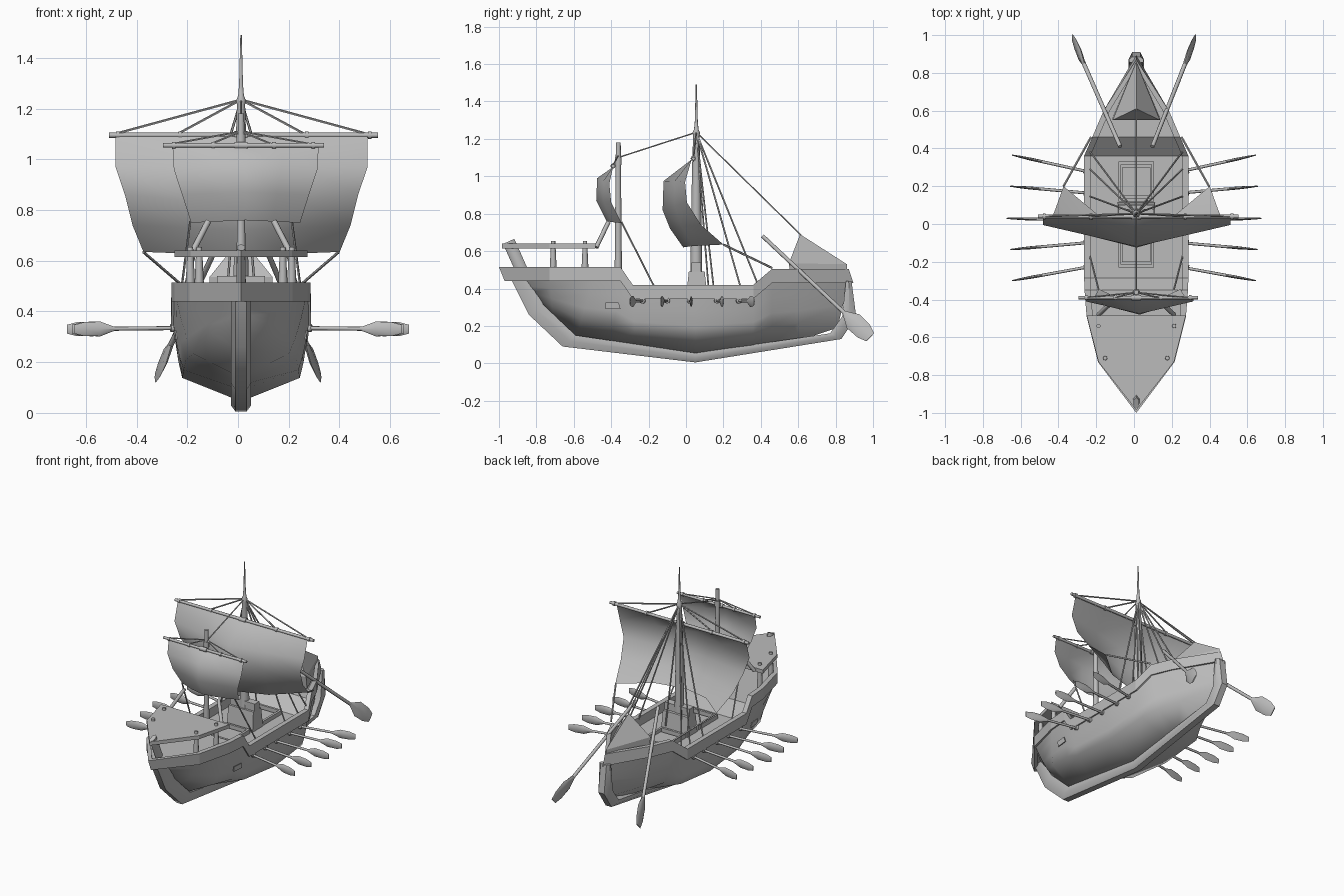
import bpy, bmesh, math
from mathutils import Vector as V

if "Cube" in bpy.data.objects:
    bpy.data.objects.remove(bpy.data.objects["Cube"])

CX = 0.012  # ship centreline
wood = bpy.data.materials.new("grey")
wood.diffuse_color = (0.5, 0.5, 0.5, 1)
wood.use_nodes = True
wood.node_tree.nodes["Principled BSDF"].inputs["Base Color"].default_value = wood.diffuse_color


def make(name, verts, faces, smooth=None):
    me = bpy.data.meshes.new(name)
    me.from_pydata([(x + CX, y, z) for x, y, z in verts], [], faces)
    bm = bmesh.new()
    bm.from_mesh(me)
    bmesh.ops.remove_doubles(bm, verts=bm.verts, dist=0.0005)
    bmesh.ops.recalc_face_normals(bm, faces=bm.faces)
    bm.to_mesh(me)
    bm.free()
    me.materials.append(wood)
    ob = bpy.data.objects.new(name, me)
    bpy.context.collection.objects.link(ob)
    if smooth:
        bpy.ops.object.select_all(action='DESELECT')
        ob.select_set(True)
        bpy.context.view_layer.objects.active = ob
        bpy.ops.object.shade_smooth_by_angle(angle=math.radians(smooth))
    return ob


def grid_faces(rows, cols, wrap=False):
    return [(i * cols + j, i * cols + (j + 1) % cols, (i + 1) * cols + (j + 1) % cols, (i + 1) * cols + j)
            for i in range(rows - 1) for j in range(cols if wrap else cols - 1)]


def loft(name, a, b, rings, up=(0, 0, 1), n=8):
    """Elliptic rings (fraction, half height, half thickness) from a to b."""
    a, b = V(a), V(b)
    d = (b - a).normalized()
    up = V(up) if abs(d.dot(V(up))) < 0.95 else V((0, 1, 0))
    s = d.cross(up).normalized()
    u = s.cross(d)
    verts = []
    for t, h, w in rings:
        for k in range(n):
            g = 2 * math.pi * k / n
            verts.append(a.lerp(b, t) + u * h * math.cos(g) + s * w * math.sin(g))
    faces = grid_faces(len(rings), n, True)
    faces += [tuple(range(n)), tuple(range((len(rings) - 1) * n, len(rings) * n))]
    return make(name, verts, faces, 50)


def rod(name, a, b, r1, r2=None, n=8):
    r2 = r2 or r1
    return loft(name, a, b, [(0, r1, r1), (1, r2, r2)], n=n)


def prism(name, base, top):
    n = len(base)
    faces = [tuple(range(n)), tuple(range(n, 2 * n))]
    faces += [(i, (i + 1) % n, n + (i + 1) % n, n + i) for i in range(n)]
    return make(name, list(base) + list(top), faces)


def box(name, x0, x1, y0, y1, z0, z1):
    q = [(x0, y0), (x1, y0), (x1, y1), (x0, y1)]
    return prism(name, [(x, y, z0) for x, y in q], [(x, y, z1) for x, y in q])


# Stations: half width, y, rail bottom, rail top, keel y, keel z, fullness exponent
ST = [(0, -.95, .44, .515, -.77, .31, 1), (.195, -.73, .44, .515, -.71, .245, .5),
      (.255, -.49, .44, .515, -.59, .14, .25), (.266, -.35, .44, .515, -.4, .11, .17),
      (.268, -.285, .345, .42, -.27, .09, .14), (.268, .05, .345, .42, .05, .045, .12),
      (.268, .36, .345, .42, .36, .085, .14), (.225, .46, .43, .505, .46, .098, .2),
      (.165, .6, .43, .505, .6, .12, .3), (0, .88, .43, .505, .81, .19, 1)]

# Hull: both sides lofted from keel to rail, V-shaped bottom below the bilge
LEV = [0, .3, .5, .75, 1]
verts = []
for i, (w, y, zb, zt, yk, zk, p) in enumerate(ST):
    ytop = {0: -.89, 9: .87}.get(i, y)
    for s, levels in ((-1, LEV[::-1]), (1, LEV[1:])):
        for t in levels:
            f = t ** p if t else 0
            verts.append((s * w * f, yk + (ytop - yk) * t, zk + (zb + .01 - zk) * t))
make("hull", verts, grid_faces(len(ST), 2 * len(LEV) - 1), 60)

# Decks follow the rail, stepping down amidships
verts = [(s * w * .98, y, zb + .012) for w, y, zb, *_ in ST for s in (-1, 1)]
make("deck", verts, grid_faces(len(ST), 2))

# Bulwark rail on each side
for s in (-1, 1):
    verts = []
    for i, (w, y, zb, zt, *_) in enumerate(ST):
        yb, yt, inn = y, y, .025
        if i == 0:
            yb, yt, inn = -.97, -1.0, 0
        if i == 9:
            yb, yt, inn = .895, .87, 0
        o = .008 if w else 0
        dy = .04 if i == 0 else -.04 if i == 9 else 0
        verts += [(s * (w + o), yb, zb), (s * (w + o), yt, zt),
                  (s * (w - inn), yt + dy, zt), (s * (w - inn), yb + dy, zb)]
    make("bulwark", verts, grid_faces(len(ST), 4, True))

# Keel band with stem and stern posts
OUT = [(-.935, .45), (-.84, .26), (-.66, .09), (.05, .005), (.83, .13), (.91, .25), (.885, .44)]
INN = [(-.84, .45), (-.76, .31), (-.59, .15), (.05, .055), (.77, .16), (.835, .25), (.855, .44)]
verts = []
for (yo, zo), (yi, zi) in zip(OUT, INN):
    ym, zm = (yo + yi) / 2, (zo + zi) / 2
    verts += [(-.022, yo, zo), (.022, yo, zo), (.04, ym, zm),
              (.036, yi, zi), (-.036, yi, zi), (-.04, ym, zm)]
make("keel", verts, grid_faces(len(OUT), 6, True) + [tuple(range(6)), tuple(range(36, 42))], 40)
loft("stem_head", (0, -.88, .5), (0, -.948, .652), [(0, .033, .022), (1, .033, .018)], n=6)

# Raised bow platform, posts and struts
plan = [(0, -.985), (.2, -.73), (.262, -.485), (-.262, -.485), (-.2, -.73)]
prism("bow_platform", [(x, y, .615) for x, y in plan], [(x, y, .64) for x, y in plan])
for s in (-1, 1):
    for x, y in ((.2, -.54), (.165, -.71)):
        loft("platform_post", (s * x, y, .44), (s * x, y, .655),
             [(0, .022, .022), (.55, .016, .016), (.85, .013, .013), (1, .011, .011)])
    rod("platform_brace", (s * .2, -.48, .62), (s * .13, -.415, .755), .012)

# Hatches and main mast step with its bitts panel
for y0, y1 in ((-.23, -.02), (.12, .33)):
    box("hatch_lid", -.075, .075, y0 + .03, y1 - .03, .355, .366)
    for x in (-.095, .08):
        box("hatch_side", x, x + .015, y0, y1, .355, .385)
    for y in (y0, y1 - .015):
        box("hatch_end", -.08, .08, y, y + .015, .355, .385)
prism("mast_step", [(x, y, .35) for x, y in ((-.1, .0), (.1, .0), (.1, .115), (-.1, .115))],
      [(x, y, .49) for x, y in ((-.095, .015), (.095, .015), (.095, .1), (-.095, .1))])
box("mast_panel", -.095, .095, .03, .08, .48, .54)

# Stern canopy
make("stern_canopy", [(0, .61, .69), (-.125, .55, .535), (.125, .55, .535), (0, .86, .53),
                      (-.125, .56, .45), (.125, .56, .45), (0, .86, .45)],
     [(0, 1, 2), (0, 3, 1), (0, 2, 3), (1, 3, 6, 4), (2, 5, 6, 3), (1, 4, 5, 2)])

# Masts
loft("main_mast", (0, .055, .35), (0, .055, 1.49),
     [(0, .034, .034), (.6, .023, .023), (.76, .017, .017), (.775, .02, .02), (.79, .012, .012),
      (.83, .008, .008), (1, .003, .003)], n=10)
rod("fore_mast", (0, -.362, .44), (0, -.362, 1.18), .02, .013, 10)
rod("fore_mast_cap", (0, -.362, 1.06), (0, -.362, 1.1), .018, .018)

# Yards with collars
YX = .01
for name, w, y, z, r, cols in (("main_yard", .53, .04, 1.095, .01, (.25, .497)),
                               ("fore_yard", .317, -.39, 1.055, .009, (.12, .275))):
    rod(name, (YX - w, y, z), (YX + w, y, z), r)
    rod(name + "_sling", (-.025, y, z), (.025, y, z), r * 1.6)
    for s in (-1, 1):
        for c in cols:
            rod(name + "_collar", (s * c + YX - .007, y, z), (s * c + YX + .007, y, z), r * 1.5)


# Sails: each row is half width, edge y, centre y, edge z, centre z, curve power
def sail(name, rows, x0):
    verts = []
    for w, ye, yc, ze, zc, p in rows:
        for u in (-1, -.5, 0, .5, 1):
            k = abs(u)
            verts.append((x0 + u * w, yc + (ye - yc) * k ** p, zc + (ze - zc) * k))
    make(name, verts, grid_faces(len(rows), 5), 60)


sail("main_sail", [(.497, .03, .03, 1.09, 1.09, 1), (.497, -.005, -.12, .97, .975, 1),
                   (.46, .005, -.125, .86, .82, 1), (.43, .08, -.085, .74, .72, 1.4),
                   (.387, .2, -.015, .635, .62, 2)], .002)
sail("fore_sail", [(.288, -.39, -.39, 1.05, 1.05, 1), (.283, -.41, -.475, .96, .99, 1),
                   (.25, -.4, -.48, .86, .87, 1), (.215, -.345, -.425, .75, .76, 1.4)], .018)

# Rigging
TOP = (0, .055, 1.235)


def rope(a, b, r=.004):
    rod("rope", a, b, r, r, 5)


rope(TOP, (0, -.362, 1.1))
rope(TOP, (0, .615, .685))
for s in (-1, 1):
    for x, y, z in ((.25, .04, 1.1), (.497, .04, 1.1), (.255, .15, .38),
                    (.255, .3, .38), (.25, .39, .41), (.06, .12, .4)):
        rope(TOP, (s * x, y, z), .005)
    rope((s * .385, .2, .635), (s * .24, .46, .51), .006)
    rope((s * .2, -.345, .755), (s * .245, -.17, .41), .005)
    rope((s * .275, -.39, 1.06), (0, -.362, 1.11))
    rope((s * .12, -.39, 1.06), (0, -.362, 1.11))


# Oars
def oar(name, a, b, r, blade, h, up):
    a, b = V(a), V(b)
    m = b + (a - b).normalized() * blade
    rod(name + "_shaft", a, m.lerp(b, .2), r)
    loft(name + "_blade", m, b, [(0, r, r), (.35, h, r), (.75, h * .95, r * .7), (1, h * .6, r * .35)], up)


for s in (-1, 1):
    for y0, y1, tip in ((-.23, -.3, .645), (-.1, -.135, .655), (.02, .03, .675), (.165, .2, .655), (.28, .365, .645)):
        oar("oar", (s * .2 - CX, y0 + (y0 - y1) * .15, .335), (s * tip - CX, y1, .33), .008, .16, .029, (0, 0, 1))
        rod("oar_port", (s * .258, y0, .335), (s * .278, y0 + (y1 - y0) * .06, .335), .016)
    oar("steering_oar", (s * .085, .41, .68), (s * .325 - CX, .985, .14), .011, .2, .05, (0, .7, .7))
    # hawse plates on the bow
    a = [(s * .25, -.43, .29), (s * .258, -.35, .29), (s * .261, -.36, .325), (s * .255, -.43, .325)]
    prism("hawse_plate", a, [(x + s * .006, y, z) for x, y, z in a])
